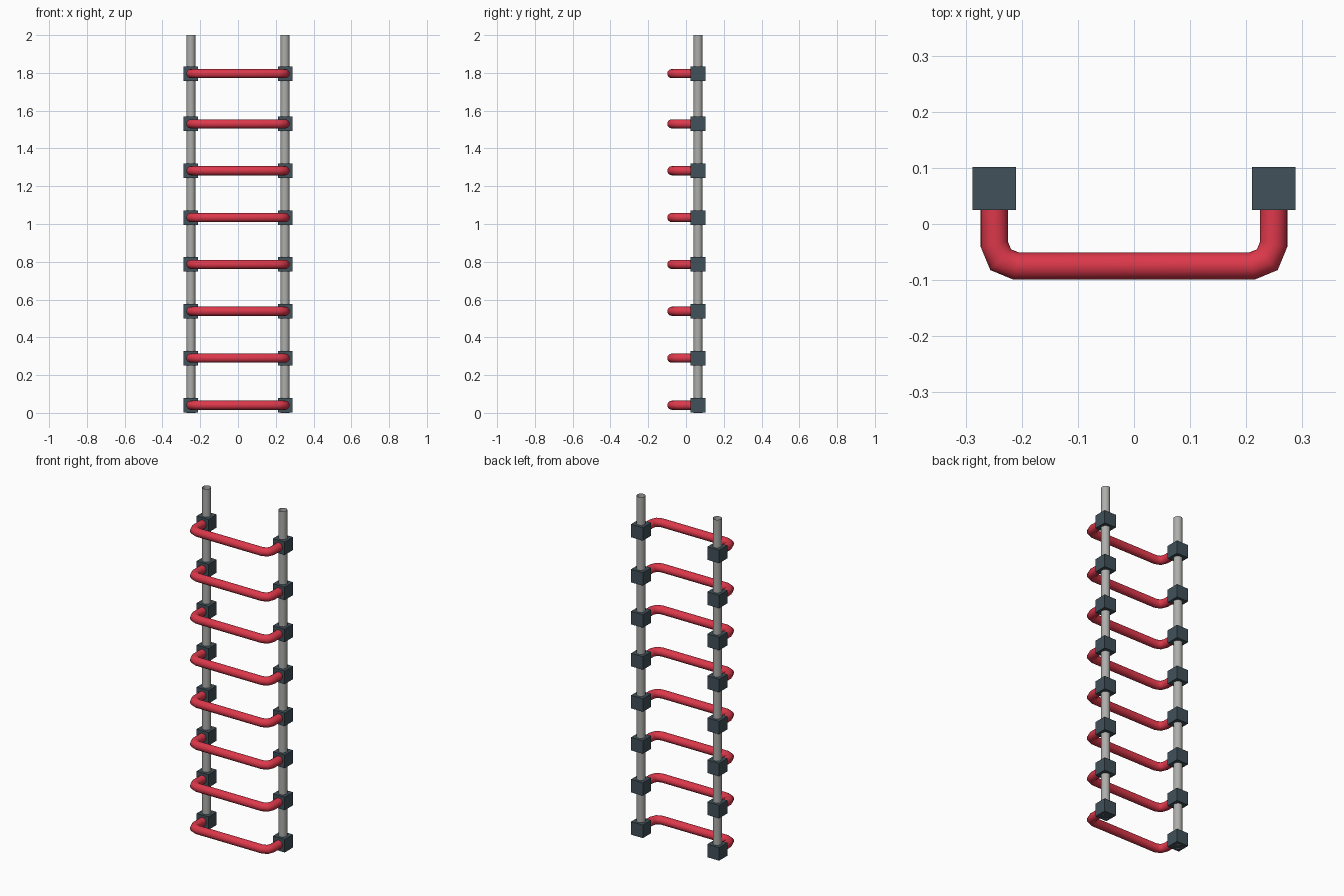
import bpy, bmesh, math
from mathutils import Vector

if "Cube" in bpy.data.objects:
    bpy.data.objects.remove(bpy.data.objects["Cube"])

RAIL_X, RAIL_Y, R = 0.249, 0.0635, 0.0242
BLOCK = 0.077
HEIGHTS = [0.0405, 0.29, 0.538, 0.786, 1.034, 1.282, 1.53, 1.796]


def material(name, rgb):
    m = bpy.data.materials.new(name)
    m.diffuse_color = (*rgb, 1)
    m.use_nodes = True
    m.node_tree.nodes["Principled BSDF"].inputs["Base Color"].default_value = m.diffuse_color
    return m


RED = material("red paint", (0.72, 0.04, 0.07))
GREY = material("grey steel", (0.42, 0.42, 0.41))
SLATE = material("dark slate", (0.052, 0.082, 0.1))


def make_object(name, bm, mat, smooth=False):
    bmesh.ops.recalc_face_normals(bm, faces=bm.faces)
    for f in bm.faces:
        f.smooth = smooth
    me = bpy.data.meshes.new(name)
    bm.to_mesh(me)
    bm.free()
    me.materials.append(mat)
    ob = bpy.data.objects.new(name, me)
    bpy.context.collection.objects.link(ob)
    return ob


def rung_path():
    # U-shaped path: straight arm, two-step bend, long bar, mirrored
    c, b = Vector((-0.21, -0.036, 0)), 0.039
    half = [Vector((-RAIL_X, 0.03, 0))]
    for k in range(3):
        a = math.pi + k * math.pi / 4
        half.append(c + b * Vector((math.cos(a), math.sin(a), 0)))
    return half + [Vector((-p.x, p.y, 0)) for p in reversed(half)]


def sweep(path, sides=16):
    # round tube along a flat path with mitred corners
    bm = bmesh.new()
    rings = []
    for i, p in enumerate(path):
        d0 = (p - path[max(i - 1, 0)]).normalized()
        d1 = (path[min(i + 1, len(path) - 1)] - p).normalized()
        t = (d0 + d1).normalized()
        mitre = 1 / t.dot(d1 if d1.length else d0)
        n = Vector((-t.y, t.x, 0)) * mitre
        angles = [2 * math.pi * k / sides for k in range(sides)]
        rings.append([bm.verts.new(p + R * (n * math.cos(a) + Vector((0, 0, math.sin(a)))))
                      for a in angles])
    for r0, r1 in zip(rings, rings[1:]):
        for k in range(sides):
            j = (k + 1) % sides
            bm.faces.new((r0[k], r0[j], r1[j], r1[k]))
    return bm


# Upright rails: open tubes
for side, s in (("left", -1), ("right", 1)):
    bm = bmesh.new()
    bmesh.ops.create_cone(bm, cap_ends=False, segments=16, radius1=R, radius2=R, depth=2)
    rail = make_object(side + "_rail", bm, GREY, True)
    rail.location = (s * RAIL_X, RAIL_Y, 1)

# Rungs with a clamp block at each end
path = rung_path()
for i, z in enumerate(HEIGHTS, 1):
    rung = make_object(f"rung_{i}", sweep(path), RED, True)
    rung.location.z = z
    for side, s in (("left", -1), ("right", 1)):
        bm = bmesh.new()
        bmesh.ops.create_cube(bm, size=BLOCK)
        block = make_object(f"{side}_clamp_{i}", bm, SLATE)
        block.location = (s * RAIL_X, RAIL_Y, z)
